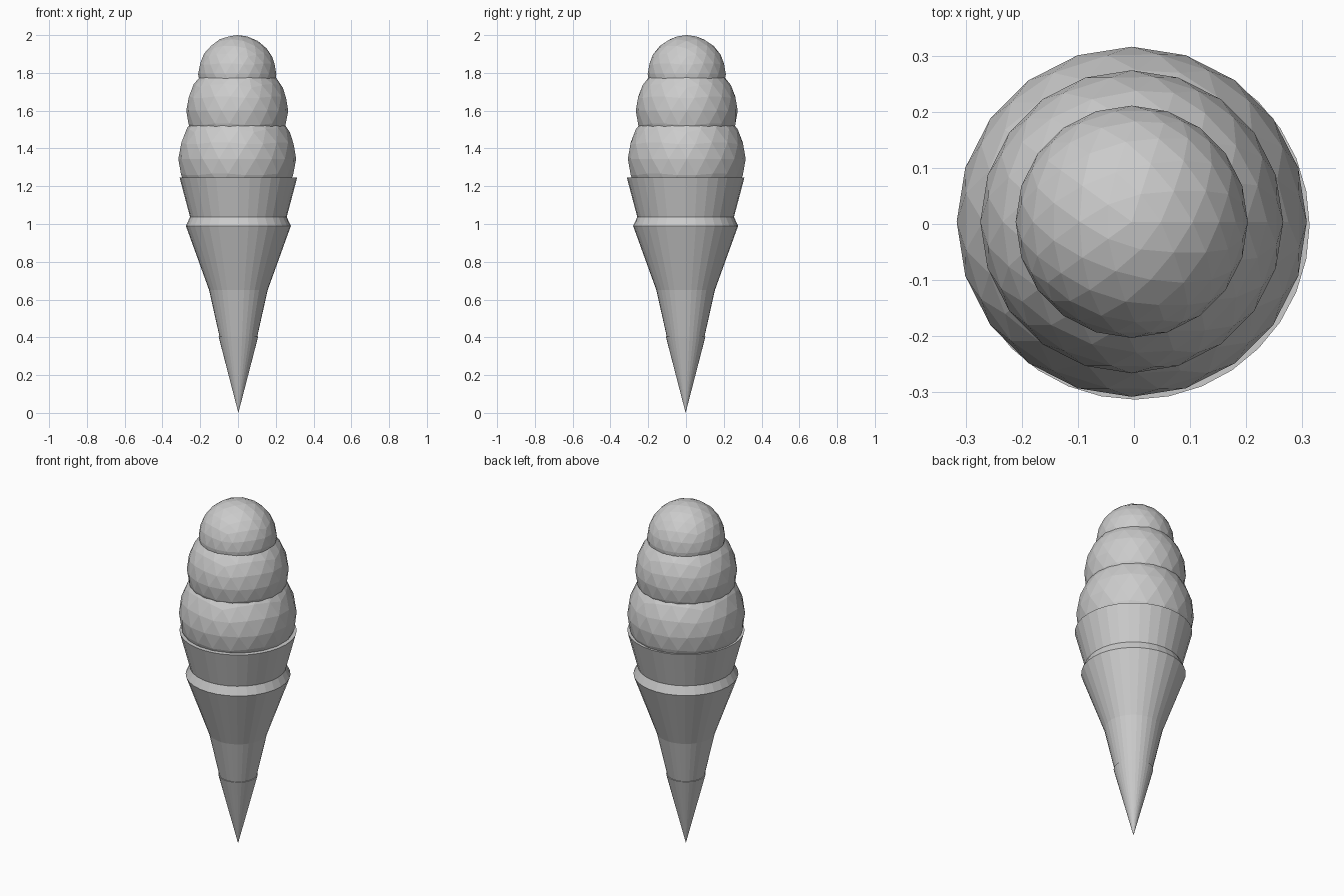
import bpy, bmesh, math

if "Cube" in bpy.data.objects:
    bpy.data.objects.remove(bpy.data.objects["Cube"])

mat = bpy.data.materials.new("plain light grey")
mat.diffuse_color = (0.6, 0.6, 0.6, 1)
mat.use_nodes = True
mat.node_tree.nodes["Principled BSDF"].inputs["Base Color"].default_value = mat.diffuse_color


def finish(name, bm, loc):
    bmesh.ops.recalc_face_normals(bm, faces=bm.faces)
    me = bpy.data.meshes.new(name)
    bm.to_mesh(me)
    bm.free()
    me.materials.append(mat)
    ob = bpy.data.objects.new(name, me)
    ob.location = loc
    bpy.context.collection.objects.link(ob)
    return ob


def scoop(name, r, z):
    """Faceted ball of ice cream."""
    bm = bmesh.new()
    bmesh.ops.create_icosphere(bm, subdivisions=3, radius=r)
    return finish(name, bm, (-0.004, 0.004, z))


def lathe(name, profile, sides=32):
    """Revolve (radius, height) points; radius 0 closes to a point."""
    bm = bmesh.new()
    rings = []
    for r, z in profile:
        if r == 0:
            rings.append([bm.verts.new((0, 0, z))] * sides)
        else:
            rings.append([bm.verts.new((r * math.cos(2 * math.pi * i / sides),
                                        r * math.sin(2 * math.pi * i / sides), z))
                          for i in range(sides)])
    for a, b in zip(rings, rings[1:]):
        for i in range(sides):
            j = (i + 1) % sides
            quad = list(dict.fromkeys((a[i], a[j], b[j], b[i])))
            if len(quad) > 2:
                bm.faces.new(quad)
    return finish(name, bm, (0.002, -0.002, 0))


# Three stacked scoops
scoop("bottom_scoop", 0.312, 1.345)
scoop("middle_scoop", 0.27, 1.60)
scoop("top_scoop", 0.207, 1.793)

# Wafer: pointed tip, flared body with bevelled ledge, and cup rim
lathe("wafer_tip", [(0, 0), (0.105, 0.405), (0, 0.405)])
lathe("wafer_body", [(0, 0.40), (0.099, 0.40), (0.155, 0.65), (0.278, 0.99),
                     (0.256, 1.037), (0, 1.037)])
lathe("wafer_cup", [(0, 1.03), (0.254, 1.03), (0.311, 1.245), (0, 1.245)])
